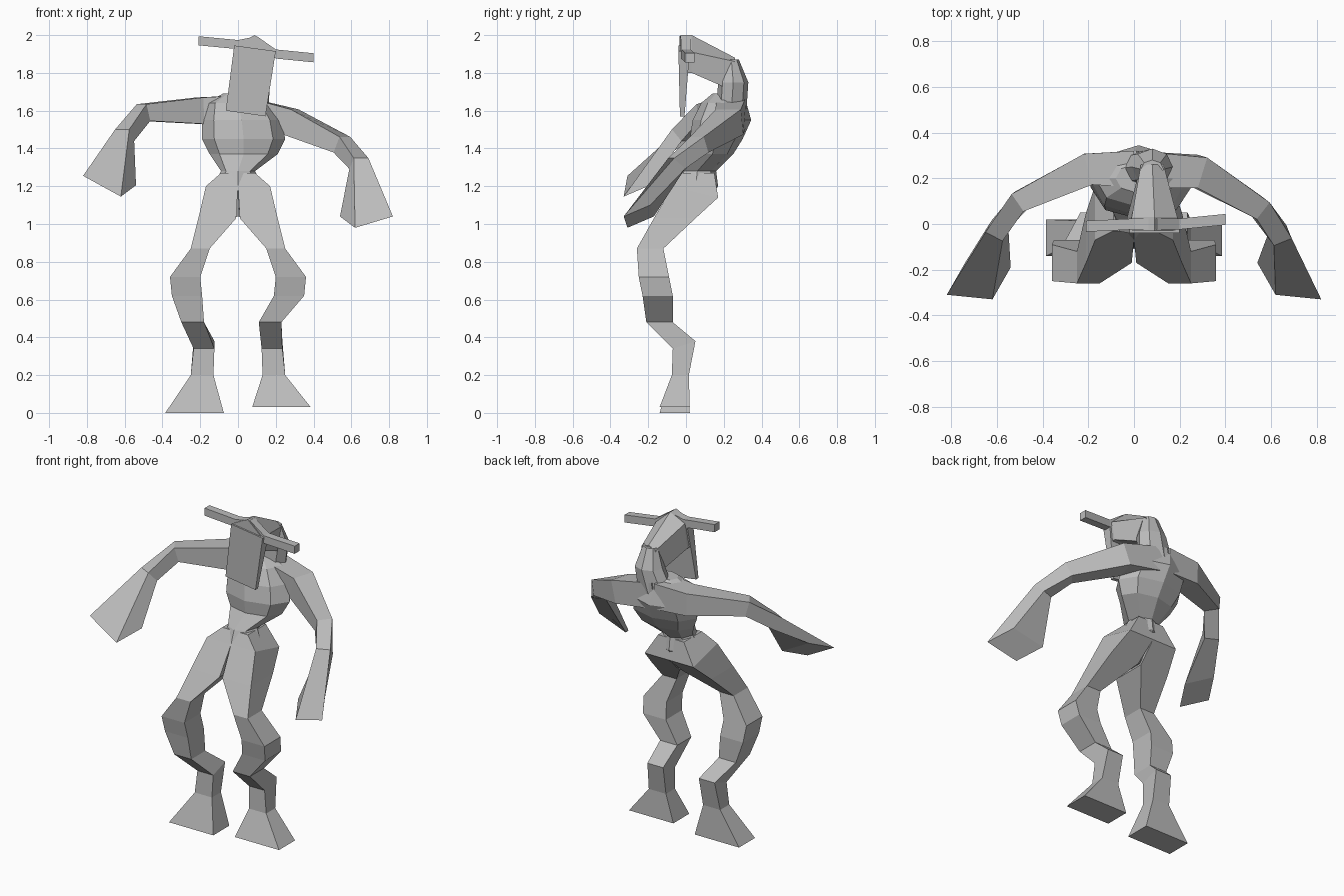
import bpy
import bmesh
import math
from mathutils import Vector

# Remove the default object
cube = bpy.data.objects.get("Cube")
if cube:
    bpy.data.objects.remove(cube, do_unlink=True)

# Single plain grey material
grey = bpy.data.materials.new("plain_grey")
grey.use_nodes = True
colour = (0.5, 0.5, 0.5, 1)
grey.diffuse_color = colour
for node in grey.node_tree.nodes:
    if node.type == "BSDF_PRINCIPLED":
        node.inputs["Base Color"].default_value = colour

# Unit cross-sections shared by every part
SQUARE = [(1, 1), (-1, 1), (-1, -1), (1, -1)]
OCTAGON = [(math.cos(k * math.pi / 4), math.sin(k * math.pi / 4)) for k in range(8)]


def loft(name, rings):
    """Skin a list of equal-length point rings and cap both ends."""
    bm = bmesh.new()
    rows = [[bm.verts.new(point) for point in ring] for ring in rings]
    count = len(rows[0])
    for low, high in zip(rows, rows[1:]):
        for i in range(count):
            j = (i + 1) % count
            bm.faces.new((low[i], low[j], high[j], high[i]))
    bm.faces.new(rows[0])
    bm.faces.new(rows[-1])
    bmesh.ops.recalc_face_normals(bm, faces=bm.faces[:])
    mesh = bpy.data.meshes.new(name)
    bm.to_mesh(mesh)
    bm.free()
    mesh.materials.append(grey)
    part = bpy.data.objects.new(name, mesh)
    bpy.context.scene.collection.objects.link(part)


def section(centre, axis_u, axis_v, shape=SQUARE):
    """Place a unit cross-section at a centre, spanned by two half-size axes."""
    centre, axis_u, axis_v = Vector(centre), Vector(axis_u), Vector(axis_v)
    return [centre + axis_u * u + axis_v * v for u, v in shape]


def level(x, y, z, half_width, half_depth, shape=SQUARE, roll=0, tilt=0):
    """Level cross-section; roll lowers its +x side, tilt lowers its back."""
    return section((x, y, z), (half_width, 0, -roll), (0, half_depth, -tilt), shape)


def gable(x, y, half_width, floor, eave, peak, roll):
    """Five-sided head section with a ridge along the top."""
    return [(x, y, peak),
            (x + half_width, y, eave - roll), (x + half_width - roll, y, floor),
            (x - half_width - roll, y, floor), (x - half_width, y, eave + roll)]


# Torso from crotch to shoulders: x, y, z, half width, half depth
torso = [
    (0, -0.03, 1.04, 0.04, 0.08),
    (0, 0.05, 1.2, 0.13, 0.12),
    (0, 0.06, 1.28, 0.09, 0.1),
    (0.03, 0.14, 1.37, 0.18, 0.11),
    (0.03, 0.16, 1.45, 0.22, 0.14),
    (0.02, 0.19, 1.55, 0.21, 0.155),
    (0, 0.2, 1.64, 0.17, 0.12),
    (0, 0.2, 1.69, 0.08, 0.06),
]
loft("torso", [level(*row, OCTAGON) for row in torso])

# Neck
neck = [
    (0.04, 0.24, 1.6, 0.12, 0.08),
    (0.08, 0.25, 1.75, 0.09, 0.08),
    (0.08, 0.24, 1.87, 0.05, 0.04),
]
loft("neck", [level(*row, OCTAGON) for row in neck])

# Ridged cranium widening toward the brow, then a blunt front
cranium = [gable(0.08, 0.26, 0.05, 1.7, 1.86, 1.88, 0)]
cranium += [gable(0.09, y, 0.1, 1.8, 1.93, 2, 0.02) for y in (0.03, -0.03)]
loft("cranium", cranium)

# Long flat face
loft("face_plate", [
    level(0.04, -0.02, 1.585, 0.105, 0.012, roll=0.015),
    level(0.09, -0.01, 1.93, 0.11, 0.03, roll=0.015),
])

# Bent horns running across the brow
horns = [(-0.21, -0.01, 1.97), (0, 0, 1.95), (0.1, 0, 1.97), (0.2, 0, 1.9), (0.4, 0.02, 1.88)]
thickness = 0.024
loft("horns", [section(p, (0, thickness, 0), (0, 0, thickness)) for p in horns])


def arm(name, side, joints, hand_height, hand_slope):
    """Tapered square arm along its joints, flaring into a slanted hand."""
    hand = (side * 0.68, -0.25, hand_height)
    path = [Vector(p) for p in [(0, 0.24, 1.6), *joints, hand]]
    rings = []
    for i, size in enumerate((0.08, 0.07, 0.046, 0.042)):
        along = (path[i + 1] - path[max(i - 1, 0)]).normalized()
        across = along.cross(Vector((0, 0, 1))).normalized()
        rings.append(section(path[i], across * size, across.cross(along) * size))
    rings.append(section(hand, (-0.1, 0.01, hand_slope), (side * 0.04, -0.07, -0.03)))
    loft(name, rings)


# Arms: the right one raised, the left one hanging lower
arm("right_arm", -1, [(-0.2, 0.24, 1.6), (-0.5, 0.1, 1.59), (-0.6, -0.03, 1.47)], 1.23, 0.055)
arm("left_arm", 1, [(0.28, 0.23, 1.54), (0.55, 0.07, 1.42), (0.64, -0.05, 1.32)], 1.04, -0.03)


def leg(name, side, shin_x, foot_lift):
    """Crooked leg from hip to flared foot; the last value lowers the back."""
    rows = [
        (0.045, 0.06, 1.27, 0.045, 0.09, 0),
        (0.085, 0.05, 1.17, 0.085, 0.12, 0.03),
        (0.11, -0.06, 1.03, 0.1, 0.11, 0),
        (0.2, -0.19, 0.87, 0.05, 0.07, 0),
        (0.28, -0.17, 0.72, 0.08, 0.08, 0),
        (0.27, -0.15, 0.62, 0.08, 0.08, 0),
        (shin_x, -0.14, 0.48, 0.06, 0.07, 0),
        (0.18, -0.01, 0.36, 0.055, 0.06, -0.02),
        (0.19, -0.03, 0.2, 0.06, 0.045, 0),
        (0.23, -0.06, foot_lift, 0.155, 0.08, 0),
    ]
    loft(name, [level(side * x, y, z, w, d, tilt=t) for x, y, z, w, d, t in rows])


# Legs
leg("right_leg", -1, 0.24, 0)
leg("left_leg", 1, 0.17, 0.03)
